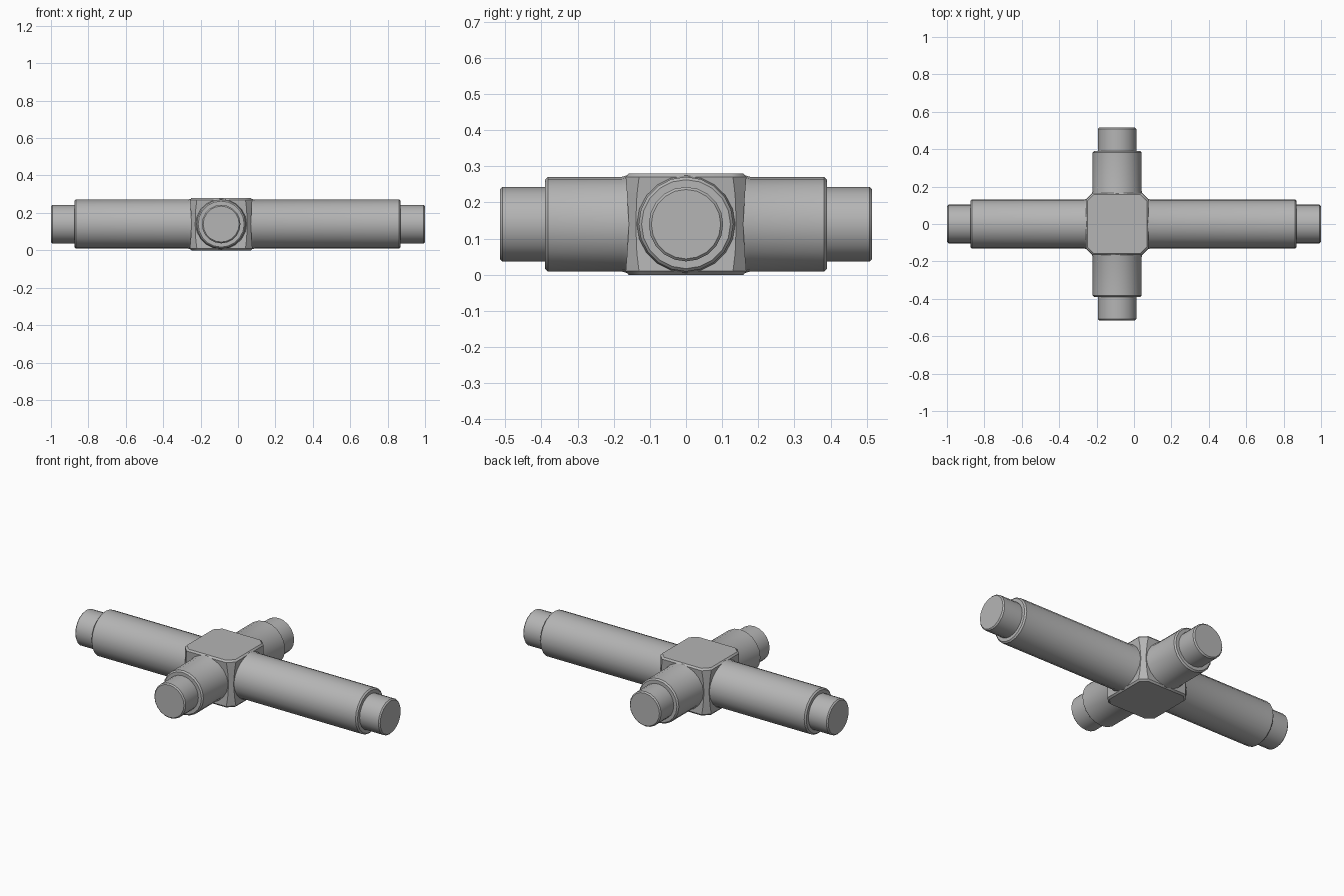
import bpy, bmesh, math
from mathutils import Matrix, Vector

cube = bpy.data.objects.get("Cube")
if cube:
    bpy.data.objects.remove(cube, do_unlink=True)

grey = bpy.data.materials.new("matte grey")
grey.use_nodes = True
colour = (0.46, 0.46, 0.46, 1)
grey.diffuse_color = colour
grey.node_tree.nodes["Principled BSDF"].inputs["Base Color"].default_value = colour

HUB = Vector((-0.09, 0, 0.14))
SIDES = 20


def loft(name, rings, matrix):
    """Skin closed rings of equal point count and cap both ends."""
    bm = bmesh.new()
    loops = [[bm.verts.new(matrix @ Vector(p)) for p in ring] for ring in rings]
    n = len(loops[0])
    for low, high in zip(loops, loops[1:]):
        for i in range(n):
            j = (i + 1) % n
            bm.faces.new((low[i], low[j], high[j], high[i]))
    bm.faces.new(loops[0][::-1])
    bm.faces.new(loops[-1])
    bmesh.ops.recalc_face_normals(bm, faces=bm.faces)
    mesh = bpy.data.meshes.new(name)
    bm.to_mesh(mesh)
    bm.free()
    mesh.materials.append(grey)
    obj = bpy.data.objects.new(name, mesh)
    bpy.context.collection.objects.link(obj)
    bpy.ops.object.select_all(action="DESELECT")
    obj.select_set(True)
    bpy.context.view_layer.objects.active = obj
    bpy.ops.object.shade_smooth_by_angle(angle=math.radians(35))
    return obj


def circle(radius, z):
    steps = [2 * math.pi * i / SIDES for i in range(SIDES)]
    return [(radius * math.cos(a), radius * math.sin(a), z) for a in steps]


def octagon(a, b, z):
    quarter = [(a, -b), (a, b)]
    points = []
    for k in range(4):
        turn = Matrix.Rotation(k * math.pi / 2, 2)
        points += [(*(turn @ Vector(p)), z) for p in quarter]
    return points


# Central block: chamfered corners that pinch in at mid height
half = [(0.159, 0.123, 0.14), (0.167, 0.13, 0.13),
        (0.163, 0.136, 0.08), (0.158, 0.139, 0)]
levels = [(a, b, -z) for a, b, z in half] + half[-2::-1]
loft("hub_block", [octagon(*level) for level in levels], Matrix.Translation(HUB))

# Four round arms, each with a flared root and a stepped plug at its end
arms = [("left_arm", 0, 0.96, 1.09), ("back_arm", 90, 0.39, 0.515),
        ("right_arm", 180, 0.785, 0.91), ("front_arm", 270, 0.39, 0.515)]
for name, degrees, shoulder, tip in arms:
    profile = [(0.136, 0.1), (0.136, 0.16), (0.131, 0.178),
               (0.131, shoulder - 0.008), (0.123, shoulder),
               (0.103, shoulder), (0.103, tip - 0.007), (0.096, tip)]
    matrix = (Matrix.Translation(HUB)
              @ Matrix.Rotation(math.radians(degrees), 4, "Z")
              @ Matrix.Rotation(math.pi / 2, 4, "Y"))
    loft(name, [circle(r, z) for r, z in profile], matrix)
